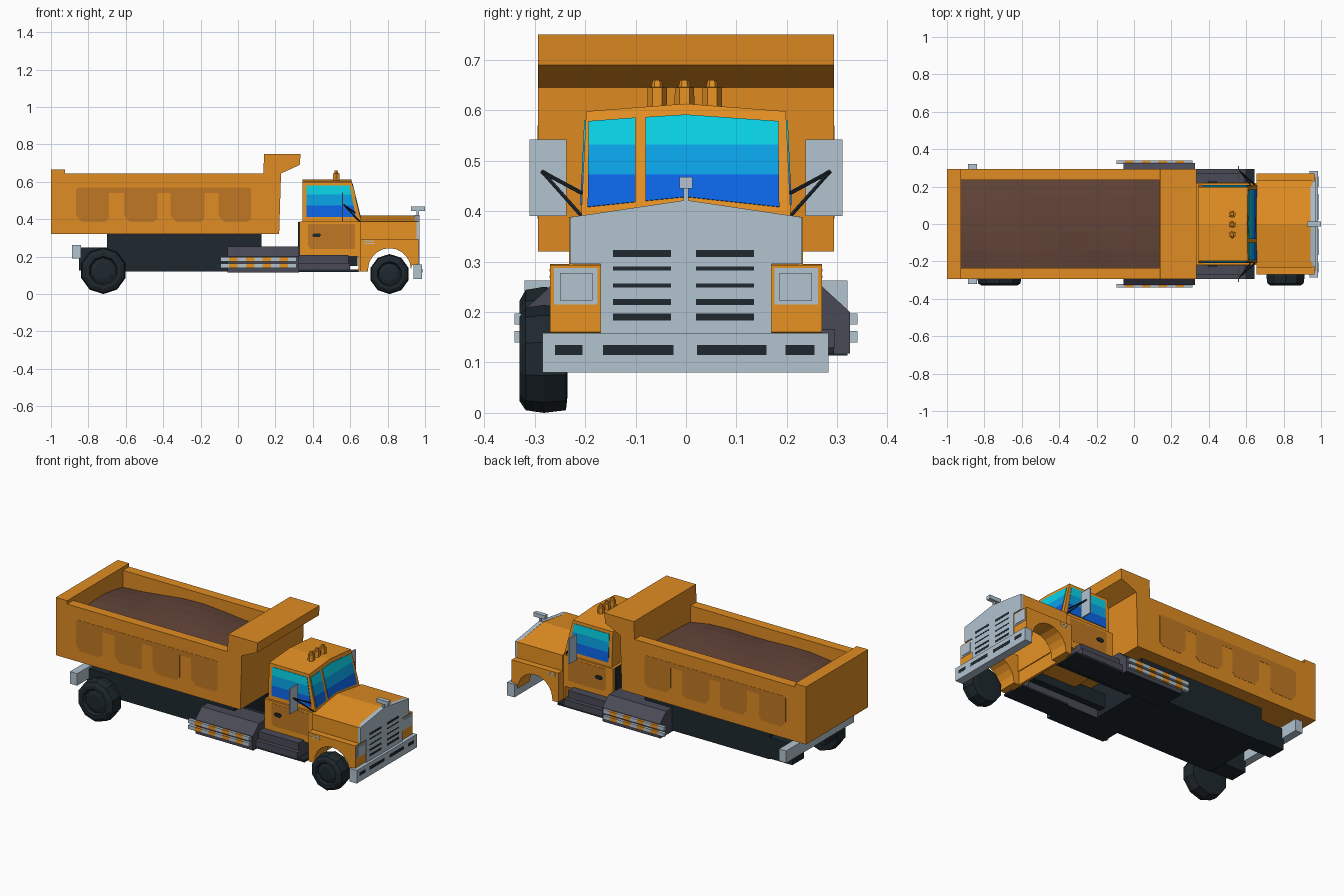
import bpy, bmesh, math
from mathutils import Vector

if "Cube" in bpy.data.objects:
    bpy.data.objects.remove(bpy.data.objects["Cube"])


def mat(name, r, g, b):
    m = bpy.data.materials.new(name)
    lin = [((c / 255 + 0.055) / 1.055) ** 2.4 for c in (r, g, b)]
    m.diffuse_color = (*lin, 1)
    m.use_nodes = True
    m.node_tree.nodes["Principled BSDF"].inputs["Base Color"].default_value = m.diffuse_color
    return m


ORANGE = mat("cab_orange", 236, 149, 36)
BED = mat("bed_orange", 224, 140, 34)
PANEL = mat("dark_orange", 192, 120, 35)
LOAD = mat("load_brown", 98, 68, 56)
DARK = mat("rubber_dark", 30, 40, 46)
GREY = mat("step_grey", 74, 74, 87)
LIGHT = mat("light_grey", 178, 195, 208)
CYAN = mat("glass_cyan", 8, 214, 234)
BLUE = mat("glass_blue", 10, 165, 234)
DEEP = mat("glass_deep_blue", 12, 104, 238)


def finish(name, bm, *mats):
    bmesh.ops.recalc_face_normals(bm, faces=bm.faces)
    me = bpy.data.meshes.new(name)
    bm.to_mesh(me)
    bm.free()
    for m in mats:
        me.materials.append(m)
    ob = bpy.data.objects.new(name, me)
    bpy.context.collection.objects.link(ob)
    return ob


def prism(name, pts, axis, a, b, m):
    """Extrude a 2D outline: (x, z) along y, or (y, z) along x."""
    bm = bmesh.new()
    at = (lambda p, t: (p[0], t, p[1])) if axis == 'y' else (lambda p, t: (t, p[0], p[1]))
    f = bm.faces.new([bm.verts.new(at(p, a)) for p in pts])
    r = bmesh.ops.extrude_face_region(bm, geom=[f])
    d = Vector((0, b - a, 0) if axis == 'y' else (b - a, 0, 0))
    bmesh.ops.translate(bm, verts=[v for v in r['geom'] if isinstance(v, bmesh.types.BMVert)], vec=d)
    return finish(name, bm, m)


def box(name, x0, x1, y0, y1, z0, z1, m):
    return prism(name, [(x0, z0), (x1, z0), (x1, z1), (x0, z1)], 'y', y0, y1, m)


def lathe(name, rings, n, axis, centre, m):
    """Stack of n-sided rings (t, radius) along y or z, capped."""
    bm, loops = bmesh.new(), []
    for t, r in rings:
        loop = []
        for i in range(n):
            a = math.pi / 2 + 2 * math.pi * i / n
            c, s = r * math.cos(a), r * math.sin(a)
            loop.append(bm.verts.new(Vector(centre) + Vector((c, t, s) if axis == 'y' else (c, s, t))))
        loops.append(loop)
    for p, q in zip(loops, loops[1:]):
        for i in range(n):
            bm.faces.new((p[i], p[(i + 1) % n], q[(i + 1) % n], q[i]))
    bm.faces.new(loops[0])
    bm.faces.new(loops[-1])
    return finish(name, bm, m)


def window(name, quad, normal):
    """Thin pane (bottom a, b / top c, d) split at fixed heights in three colour bands."""
    a, b, c, d = map(Vector, quad)
    n = Vector(normal).normalized() * 0.003
    bm = bmesh.new()
    rows = [(a, b)]
    for z in (0.472, 0.531):
        rows.append((a.lerp(d, (z - a.z) / (d.z - a.z)), b.lerp(c, (z - b.z) / (c.z - b.z))))
    rows.append((d, c))
    for k in range(3):
        (p, q), (r, s) = rows[k], rows[k + 1]
        lo = [bm.verts.new(v - n) for v in (p, q, s, r)]
        hi = [bm.verts.new(v + n) for v in (p, q, s, r)]
        faces = [bm.faces.new(hi), bm.faces.new(lo)]
        faces += [bm.faces.new((lo[i], lo[i - 1], hi[i - 1], hi[i])) for i in range(4)]
        for f in faces:
            f.material_index = k
    finish(name, bm, DEEP, BLUE, CYAN)


def rod(name, p, q, r, m):
    p, q = Vector(p), Vector(q)
    bm = bmesh.new()
    bmesh.ops.create_cone(bm, cap_ends=True, segments=6, radius1=r, radius2=r, depth=(q - p).length)
    bmesh.ops.transform(bm, verts=bm.verts, matrix=(q - p).to_track_quat('Z', 'Y').to_matrix().to_4x4())
    bmesh.ops.translate(bm, verts=bm.verts, vec=(p + q) / 2)
    finish(name, bm, m)


# Dump bed: floor, walls, tailgate, front wall with canopy
box("bed_floor", -0.93, 0.15, -0.24, 0.24, 0.32, 0.5, BED)
for s in (-1, 1):
    box("bed_side", -0.925, 0.14, s * 0.235, s * 0.293, 0.32, 0.645, BED)
box("bed_tailgate", -1.0, -0.925, -0.293, 0.293, 0.32, 0.665, BED)
prism("bed_front_canopy", [(0.135, 0.32), (0.22, 0.32), (0.23, 0.645), (0.33, 0.69), (0.335, 0.75),
                           (0.14, 0.75), (0.135, 0.645)], 'y', -0.293, 0.293, BED)

# Load: gently humped surface
bm = bmesh.new()
bmesh.ops.create_grid(bm, x_segments=8, y_segments=5, size=1)
for v in bm.verts:
    u, w = v.co.x, v.co.y
    z = 0.60 - 0.035 * u * u - 0.02 * w * w + 0.008 * math.sin(5 * u + 2 * w)
    v.co = (-0.392 + 0.533 * u, 0.236 * w, z)
finish("load", bm, LOAD)

# Darker pressed panels on the bed sides
for s in (-1, 1):
    y0, y1 = s * 0.292, s * 0.2942
    prism("bed_panel_top", [(-0.865, 0.54), (0.07, 0.54), (0.07, 0.56), (0.06, 0.57), (-0.855, 0.57),
                            (-0.865, 0.56)], 'y', y0, y1, PANEL)
    for xa, xb in ((-0.865, -0.69), (-0.61, -0.43), (-0.36, -0.18), (-0.105, 0.07)):
        prism("bed_panel", [(xa + 0.03, 0.385), (xb - 0.02, 0.385), (xb, 0.405), (xb, 0.54),
                            (xa, 0.54), (xa, 0.42)], 'y', y0, y1, PANEL)

# Chassis: box under the bed, open rails at the rear
box("chassis_upper", -0.7, 0.125, -0.21, 0.21, 0.24, 0.325, DARK)
box("chassis_middle", -0.7, 0.125, -0.21, 0.21, 0.12, 0.25, DARK)
for s in (-1, 1):
    box("frame_rail", -0.85, -0.7, s * 0.1, s * 0.21, 0.125, 0.25, DARK)
    box("front_frame_rail", 0.125, 0.64, s * 0.09, s * 0.13, 0.15, 0.235, DARK)
box("rear_bumper", -0.887, -0.84, -0.32, 0.32, 0.19, 0.262, LIGHT)

# Side tanks, steps and striped guard pipes
for s in (-1, 1):
    prism("side_tank", [(s * y, z) for y, z in ((0.15, 0.118), (0.325, 0.118), (0.325, 0.2), (0.265, 0.255),
                                                (0.15, 0.255))], 'x', -0.055, 0.325, GREY)
    box("tank_base", -0.055, 0.325, s * 0.15, s * 0.32, 0.114, 0.119, DARK)
    box("step_lower", 0.325, 0.6, s * 0.15, s * 0.295, 0.13, 0.165, GREY)
    box("step_upper", 0.325, 0.59, s * 0.15, s * 0.27, 0.165, 0.21, GREY)
    box("step_base", 0.325, 0.645, s * 0.15, s * 0.293, 0.118, 0.13, DARK)
    for z in (0.14, 0.175):
        for i in range(9):
            x = -0.093 + i * 0.045
            box("guard_pipe", x, x + 0.045, s * 0.32, s * 0.34, z, z + 0.022, ORANGE if i % 2 else LIGHT)

# Cab: lower body and tapered upper with ridged roof
box("cab_lower", 0.33, 0.665, -0.22, 0.22, 0.2, 0.388, ORANGE)
box("cab_firewall", 0.645, 0.66, -0.22, 0.22, 0.12, 0.388, ORANGE)
box("cab_back_pillar", 0.322, 0.331, -0.2, 0.2, 0.21, 0.385, DARK)
cab = prism("cab_upper", [(-0.208, 0.385), (0.208, 0.385), (0.198, 0.598), (0, 0.613), (-0.198, 0.598)],
            'x', 0.345, 0.66, ORANGE)
for v in cab.data.vertices:
    if v.co.x > 0.5:
        v.co.x -= (v.co.z - 0.385) * 0.24


def front(y, z):
    return (0.66 - (z - 0.385) * 0.24, y, z)


slope = (1, 0, 0.24)
window("windshield_small", [front(-0.195, 0.408), front(-0.1, 0.418), front(-0.1, 0.585), front(-0.193, 0.578)], slope)
window("windshield_half", [front(-0.08, 0.42), front(0, 0.428), front(0, 0.591), front(-0.08, 0.586)], slope)
window("windshield_half", [front(0, 0.428), front(0.185, 0.408), front(0.183, 0.578), front(0, 0.591)], slope)
for s in (-1, 1):
    window("side_window", [(0.367, s * 0.2067, 0.412), (0.63, s * 0.2067, 0.412), (0.597, s * 0.1988, 0.58),
                           (0.367, s * 0.1988, 0.58)], (0, s, 0.05))
    prism("door_panel", [(0.375, 0.26), (0.39, 0.24), (0.625, 0.24), (0.625, 0.375), (0.375, 0.375)],
          'y', s * 0.219, s * 0.2212, PANEL)
    prism("door_handle", [(0.395, 0.315), (0.405, 0.304), (0.435, 0.304), (0.445, 0.315), (0.435, 0.325),
                          (0.405, 0.325)], 'y', s * 0.22, s * 0.228, DARK)
    # Mirrors on twin arms
    box("mirror", 0.555, 0.562, s * 0.237, s * 0.31, 0.39, 0.542, LIGHT)
    rod("mirror_arm_upper", (0.565, s * 0.285, 0.478), (0.625, s * 0.205, 0.435), 0.004, DARK)
    rod("mirror_arm_lower", (0.565, s * 0.285, 0.478), (0.65, s * 0.205, 0.388), 0.004, DARK)

# Roof lights
for y in (-0.057, -0.003, 0.052):
    lathe("roof_light", [(0.6, 0.02), (0.645, 0.019), (0.646, 0.012), (0.66, 0.009)], 6, 'z', (0.525, y, 0), ORANGE)

# Hood shell, open underneath, and fenders with wheel arches
prism("hood", [(-0.232, 0.25), (-0.222, 0.25), (-0.222, 0.382), (0, 0.412), (0.222, 0.382), (0.222, 0.25),
               (0.232, 0.25), (0.232, 0.388), (0, 0.42), (-0.232, 0.388)], 'x', 0.655, 0.955, ORANGE)
arch = [(0.81 - 0.115 * math.cos(a), 0.13 + 0.115 * math.sin(a)) for a in (math.pi * i / 10 for i in range(11))]
for s in (-1, 1):
    prism("fender", [(0.655, 0.295), (0.655, 0.12), (0.695, 0.12)] + arch + [(0.93, 0.155), (0.965, 0.16), (0.965, 0.293)],
          'y', s * 0.155, s * 0.27, ORANGE)
    for z in (0.267, 0.28):
        box("hood_vent", 0.675, 0.73, s * 0.269, s * 0.271, z, z + 0.005, LIGHT)

# Grille, headlights, bumper and hood ornament
prism("grille", [(-0.17, 0.155), (0.17, 0.155), (0.17, 0.295), (0.23, 0.295), (0.23, 0.388), (0, 0.422),
                 (-0.23, 0.388), (-0.23, 0.295), (-0.17, 0.295)], 'x', 0.945, 0.97, LIGHT)
for z, h in ((0.316, 0.007), (0.286, 0.004), (0.253, 0.004), (0.22, 0.006), (0.19, 0.007)):
    for y in (-0.145, 0.02):
        box("grille_slot", 0.965, 0.9705, y, y + 0.115, z - h, z + h, DARK)
for s in (-1, 1):
    box("headlight_frame", 0.96, 0.967, s * 0.175, s * 0.262, 0.215, 0.287, LIGHT)
    box("headlight_lens", 0.965, 0.97, s * 0.185, s * 0.25, 0.223, 0.277, LIGHT)
box("front_bumper", 0.937, 0.985, -0.285, 0.283, 0.08, 0.158, LIGHT)
for ya, yb in ((-0.26, -0.205), (-0.165, -0.025), (0.022, 0.16), (0.197, 0.255)):
    box("bumper_slot", 0.98, 0.9855, ya, yb, 0.115, 0.135, DARK)
box("ornament_stem", 0.955, 0.968, -0.005, 0.005, 0.41, 0.45, LIGHT)
box("ornament_bar", 0.925, 1.0, -0.013, 0.013, 0.445, 0.468, LIGHT)

# Wheels (only the near side carries them)
for name, x, r in (("rear_wheel", -0.72, 0.125), ("front_wheel", 0.81, 0.107)):
    rings = [(-0.235, 0.7), (-0.238, 0.95), (-0.282, 1), (-0.318, 0.95), (-0.33, 0.78), (-0.33, 0.62),
             (-0.315, 0.55), (-0.322, 0.35)]
    lathe(name, [(t, k * r) for t, k in rings], 10, 'y', (x, 0, r), DARK)
